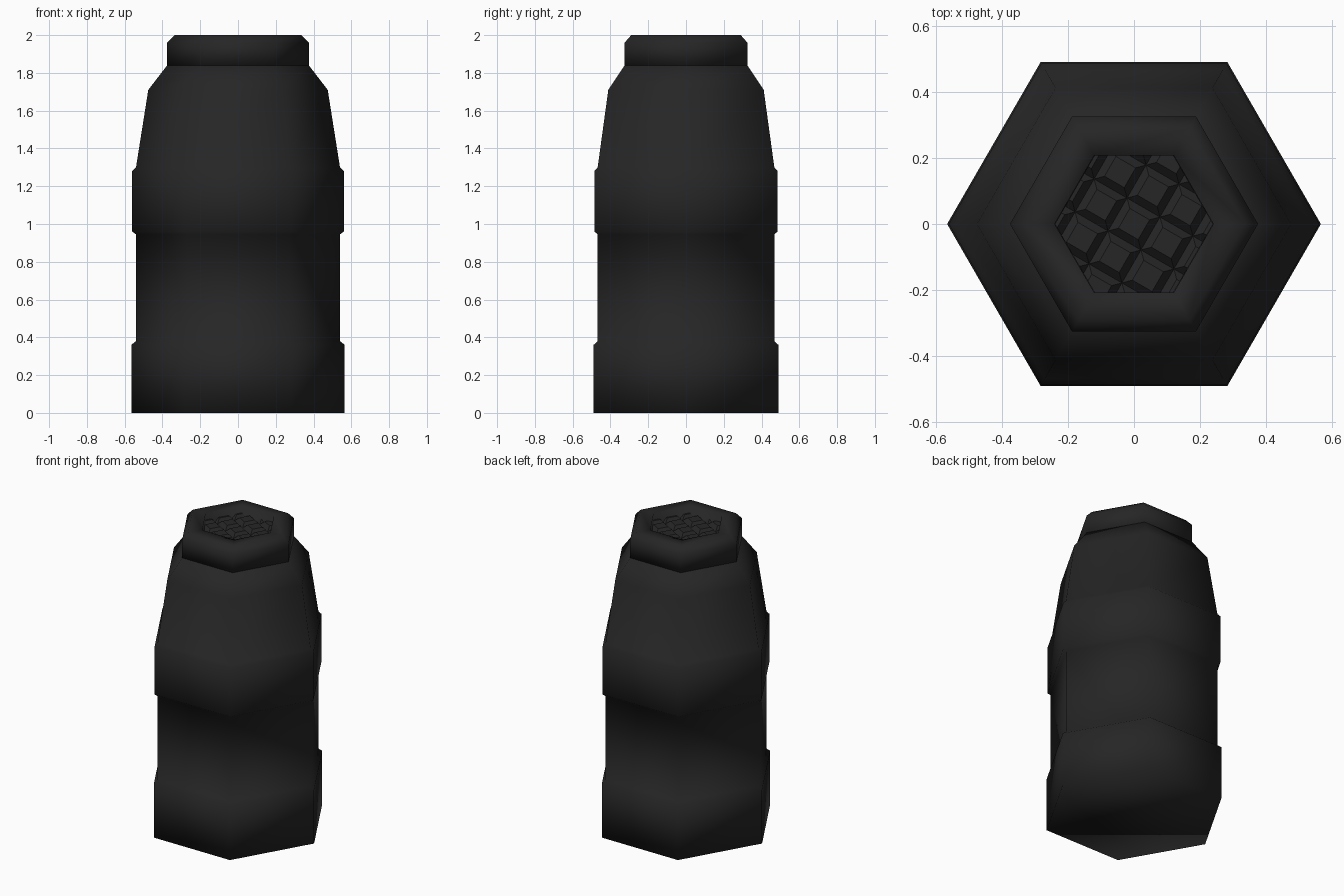
import bpy, bmesh, math
from mathutils import Vector, Matrix

if "Cube" in bpy.data.objects:
    bpy.data.objects.remove(bpy.data.objects["Cube"])

mat = bpy.data.materials.new("matte black")
mat.diffuse_color = (0.019, 0.019, 0.019, 1)
mat.use_nodes = True
mat.node_tree.nodes["Principled BSDF"].inputs["Base Color"].default_value = mat.diffuse_color


def finish(name, bm, smooth):
    me = bpy.data.meshes.new(name)
    bm.normal_update()
    for f in bm.faces:
        f.smooth = smooth
    bm.to_mesh(me)
    bm.free()
    me.materials.append(mat)
    ob = bpy.data.objects.new(name, me)
    bpy.context.collection.objects.link(ob)


def hex_lathe(name, profile, close=True):
    """Six-sided solid from (corner radius, z) pairs, listed bottom to top."""
    bm = bmesh.new()
    rings = [[bm.verts.new((r * math.cos(i * math.pi / 3), r * math.sin(i * math.pi / 3), z))
              for i in range(6)] for r, z in profile]
    for a, b in zip(rings, rings[1:]):
        for i in range(6):
            j = (i + 1) % 6
            bm.faces.new((a[i], a[j], b[j], b[i]))
    bm.faces.new(rings[0][::-1])
    bm.faces.new(rings[-1])
    finish(name, bm, True)


# Stepped hexagonal casing with base collar and middle band
hex_lathe("casing", [(0.565, 0), (0.565, 0.36), (0.54, 0.38), (0.54, 0.945),
                     (0.56, 0.96), (0.56, 1.28), (0.54, 1.30), (0.475, 1.71),
                     (0.375, 1.84)])

# Neck with chamfered rim and recessed top
hex_lathe("neck", [(0.375, 1.84), (0.375, 1.96), (0.335, 2.0), (0.24, 2.0), (0.24, 1.93)])

# Textured insert: grid of raised pads, trimmed to the hexagonal recess
bm = bmesh.new()
pitch, rot = 0.115, Matrix.Rotation(math.radians(-30), 3, 'Z')
for ix in range(-4, 5):
    for iy in range(-4, 5):
        c = Vector((ix * pitch, iy * pitch, 0))
        rings = []
        for h, z in ((pitch / 2, 1.932), (pitch * 0.3, 1.957)):
            rings.append([bm.verts.new(rot @ (c + Vector((sx * h, sy * h, z))))
                          for sx, sy in ((-1, -1), (1, -1), (1, 1), (-1, 1))])
        a, b = rings
        for i in range(4):
            j = (i + 1) % 4
            bm.faces.new((a[i], a[j], b[j], b[i]))
        bm.faces.new(b)
for i in range(6):
    t = math.radians(30 + 60 * i)
    n = Vector((math.cos(t), math.sin(t), 0))
    bmesh.ops.bisect_plane(bm, geom=bm.verts[:] + bm.edges[:] + bm.faces[:],
                           plane_co=n * 0.207, plane_no=n, clear_outer=True)
finish("textured_insert", bm, False)
